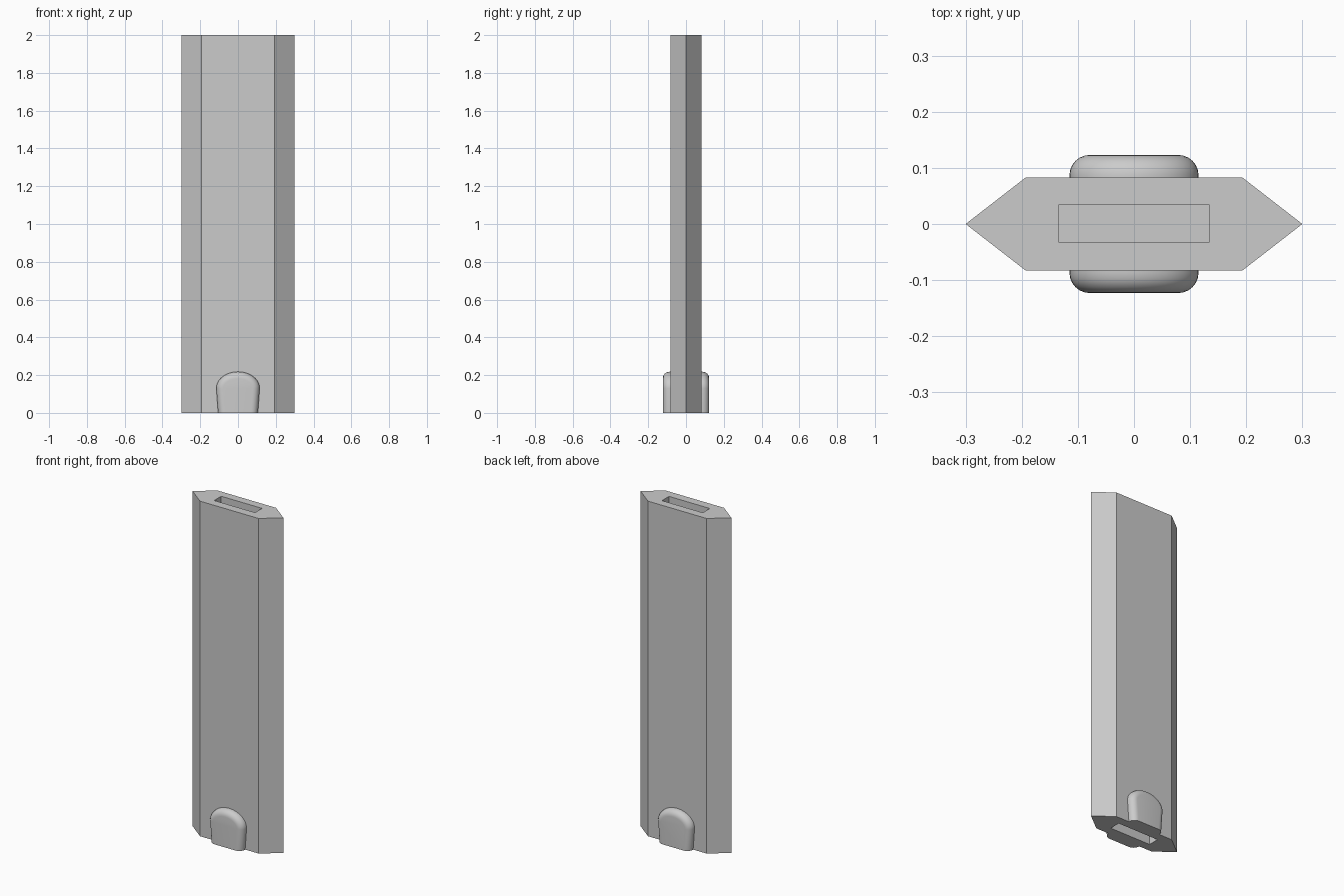
import bpy, bmesh, math
from mathutils import Vector

old = bpy.data.objects.get("Cube")
if old:
    bpy.data.objects.remove(old, do_unlink=True)

grey = bpy.data.materials.new("plain grey")
grey.use_nodes = True
COLOUR = (0.6, 0.6, 0.6, 1)
grey.diffuse_color = COLOUR
grey.node_tree.nodes["Principled BSDF"].inputs["Base Color"].default_value = COLOUR


def make_object(name, bm):
    bmesh.ops.recalc_face_normals(bm, faces=bm.faces)
    mesh = bpy.data.meshes.new(name)
    bm.to_mesh(mesh)
    bm.free()
    mesh.materials.append(grey)
    obj = bpy.data.objects.new(name, mesh)
    bpy.context.collection.objects.link(obj)
    return obj


def prism(points, direction):
    """Extrude a closed outline; returns the bmesh and its far cap."""
    bm = bmesh.new()
    base = bm.faces.new([bm.verts.new(p) for p in points])
    result = bmesh.ops.extrude_face_region(bm, geom=[base], use_keep_orig=True)
    bmesh.ops.translate(bm, vec=direction,
                        verts=[v for v in result["geom"] if isinstance(v, bmesh.types.BMVert)])
    cap = next(f for f in result["geom"] if isinstance(f, bmesh.types.BMFace))
    return bm, cap


# Long six-sided body
HEIGHT, HALF_Y = 2.0, 0.083
outline = [(0.3, 0), (0.193, HALF_Y), (-0.193, HALF_Y),
           (-0.3, 0), (-0.193, -HALF_Y), (0.193, -HALF_Y)]
bm, _ = prism([(x, y, 0) for x, y in outline], Vector((0, 0, HEIGHT)))
body = make_object("body", bm)

# Rectangular slots sunk into both ends
SLOT_DEPTH = 0.25
for name, z in (("bottom_slot_cutter", 0), ("top_slot_cutter", HEIGHT)):
    bm = bmesh.new()
    bmesh.ops.create_cube(bm, size=1)
    bmesh.ops.scale(bm, vec=(0.27, 0.066, 2 * SLOT_DEPTH), verts=bm.verts)
    bmesh.ops.translate(bm, vec=(0, 0.001, z), verts=bm.verts)
    cutter = make_object(name, bm)
    cutter.hide_render = True
    cut = body.modifiers.new(name, 'BOOLEAN')
    cut.operation = 'DIFFERENCE'
    cut.solver = 'EXACT'
    cut.object = cutter
    bpy.context.view_layer.objects.active = body
    bpy.ops.object.modifier_apply(modifier=name)
    bpy.data.objects.remove(cutter, do_unlink=True)

# Rounded tab on each broad face, with an arched top and a flat foot
SHOULDER, RISE, HALF_X = 0.13, 0.088, 0.115
STEPS = 24
arch = [(HALF_X * math.cos(math.pi * i / STEPS),
         SHOULDER + RISE * math.sin(math.pi * i / STEPS)) for i in range(STEPS + 1)]
tab_outline = [(0.098, -0.1)] + arch + [(-0.098, -0.1)]
for name, side in (("front_tab", -1), ("back_tab", 1)):
    bm, cap = prism([(x, side * 0.075, z) for x, z in tab_outline],
                    Vector((0, side * 0.048, 0)))
    bmesh.ops.bevel(bm, geom=list(cap.edges), offset=0.036, offset_type='OFFSET',
                    segments=6, profile=0.5, affect='EDGES')
    cut = bmesh.ops.bisect_plane(bm, geom=bm.verts[:] + bm.edges[:] + bm.faces[:],
                                 plane_co=(0, 0, 0), plane_no=(0, 0, -1), clear_outer=True)
    rim = [e for e in cut["geom_cut"] if isinstance(e, bmesh.types.BMEdge)]
    bmesh.ops.contextual_create(bm, geom=rim)
    tab = make_object(name, bm)
    bpy.ops.object.select_all(action='DESELECT')
    tab.select_set(True)
    bpy.context.view_layer.objects.active = tab
    bpy.ops.object.shade_smooth_by_angle(angle=math.radians(35))
